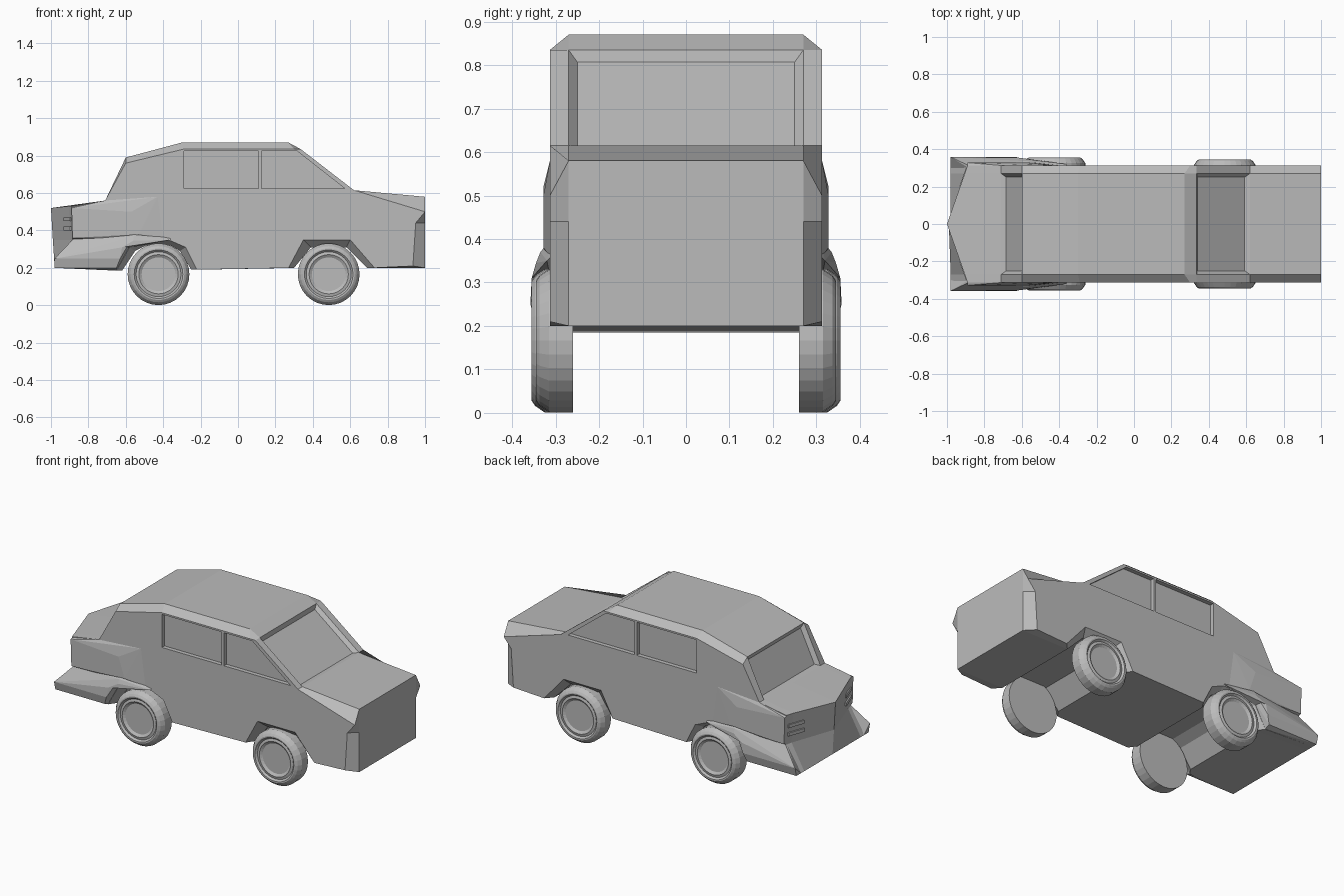
import bpy, bmesh, math
from mathutils import Vector

if "Cube" in bpy.data.objects:
    bpy.data.objects.remove(bpy.data.objects["Cube"])

grey = bpy.data.materials.new("plain grey")
grey.diffuse_color = (0.5, 0.5, 0.5, 1)
grey.use_nodes = True
grey.node_tree.nodes["Principled BSDF"].inputs["Base Color"].default_value = grey.diffuse_color


def finish(name, bm):
    bmesh.ops.recalc_face_normals(bm, faces=bm.faces[:])
    me = bpy.data.meshes.new(name)
    bm.to_mesh(me)
    bm.free()
    me.materials.append(grey)
    ob = bpy.data.objects.new(name, me)
    bpy.context.collection.objects.link(ob)
    return ob


def hull(name, pts, side=1):
    """Convex solid around points, mirrored in y when side is -1."""
    bm = bmesh.new()
    for x, y, z in pts:
        bm.verts.new((x, y * side, z))
    res = bmesh.ops.convex_hull(bm, input=bm.verts[:])
    loose = [v for v in bm.verts if not v.link_faces]
    bmesh.ops.delete(bm, geom=loose, context='VERTS')
    bmesh.ops.dissolve_limit(bm, angle_limit=0.01, verts=bm.verts[:], edges=bm.edges[:])
    return finish(name, bm)


def prism(poly, y0, y1):
    return [(x, y, z) for x, z in poly for y in (y0, y1)]


# Body: side profile as (inner x, z), (outer x, z) pairs, lofted across the width
profile = [
    ((-.905, .53), (-.89, .53)),    # nose top
    ((-.71, .56), (-.71, .56)),     # foot of steep window
    ((-.60, .79), (-.60, .76)),
    ((-.30, .87), (-.29, .835)),    # roof
    ((.27, .87), (.30, .835)),
    ((.335, .835), (.335, .835)),
    ((.62, .615), (.62, .615)),     # foot of sloping window
    ((1, .58), (1, .50)),
    ((1, .44), (.95, .44)),
    ((1, .20), (.935, .21)),
    ((.69, .20), (.73, .20)),       # wheel arch
    ((.58, .31), (.60, .35)),
    ((.39, .31), (.35, .35)),
    ((.30, .20), (.27, .20)),
    ((-.25, .19), (-.22, .19)),     # wheel arch
    ((-.31, .29), (-.28, .31)),
    ((-.36, .32), (-.36, .345)),
    ((-.49, .32), (-.52, .345)),
    ((-.55, .29), (-.58, .31)),
    ((-.62, .185), (-.65, .185)),
    ((-.98, .20), (-.98, .20)),     # bumper foot
    ((-.895, .35), (-.885, .35)),
]
inner = [p[0] for p in profile]
outer = [p[1] for p in profile]
centre = inner[:]
centre[0], centre[-1] = (-1, .52), (-.99, .35)
W = 0.313
stations = [(-W, outer), (-.27, inner), (0, centre), (.27, inner), (W, outer)]

bm = bmesh.new()
rows = [[bm.verts.new((x, y, z)) for x, z in pts] for y, pts in stations]
n = len(profile)
screens = {1: [], 5: []}
for r, (a, b) in enumerate(zip(rows, rows[1:])):
    for i in range(n):
        j = (i + 1) % n
        f = bm.faces.new((a[i], a[j], b[j], b[i]))
        if i in screens and r in (1, 2):
            screens[i].append(f)
bm.faces.new(rows[0])
bm.faces.new(rows[-1])
bmesh.ops.recalc_face_normals(bm, faces=bm.faces[:])
# Recessed end windows
for faces in screens.values():
    bmesh.ops.inset_region(bm, faces=faces, thickness=0.02, depth=-0.02,
                           use_even_offset=True, use_boundary=True)
body = finish("car_body", bm)

# Recessed side windows, leaving a thin post between the panes
panes = [[(-.29, .625), (-.29, .825), (.11, .825), (.11, .625)],
         [(.125, .625), (.125, .825), (.315, .825), (.57, .625)]]
for side in (1, -1):
    for pane in panes:
        cutter = hull("window_cutter", prism(pane, W - .025, W + .04), side)
        cutter.hide_render = True
        mod = body.modifiers.new("window", 'BOOLEAN')
        mod.operation = 'DIFFERENCE'
        mod.solver = 'EXACT'
        mod.object = cutter
        bpy.context.view_layer.objects.active = body
        bpy.ops.object.modifier_apply(modifier=mod.name)
        bpy.data.objects.remove(cutter, do_unlink=True)


# Wheels: ring profile of (radius, y) turned about the axle
def wheel(name, cx, out, side, seg=32):
    rings = [(.165, .26), (.165, out - .03), (.150, out - .008), (.138, out),
             (.130, out), (.120, out - .010), (.105, out - .006), (.090, out - .016)]
    bm = bmesh.new()
    loops = []
    for r, y in rings:
        loops.append([bm.verts.new((cx + r * math.cos(2 * math.pi * k / seg), y * side,
                                    .166 + r * math.sin(2 * math.pi * k / seg)))
                      for k in range(seg)])
    for a, b in zip(loops, loops[1:]):
        for k in range(seg):
            m = (k + 1) % seg
            bm.faces.new((a[k], a[m], b[m], b[k]))
    bm.faces.new(loops[0])
    bm.faces.new(loops[-1])
    return finish(name, bm)


for side, tag in ((1, "left"), (-1, "right")):
    wheel("nose_wheel_" + tag, -.425, .355, side)
    wheel("tail_wheel_" + tag, .485, .345, side)

    # Bulging fender beside the nose
    hull("fender_" + tag, [
        (-.89, .30, .53), (-.885, .30, .35), (-.71, .30, .56),
        (-.89, .328, .52), (-.885, .328, .36), (-.57, .328, .50), (-.53, .328, .38),
        (-.71, W, .56), (-.43, W, .58), (-.40, W, .36), (-.43, .30, .58), (-.40, .30, .36)], side)

    # Flared bumper corner
    hull("bumper_flare_" + tag, [
        (-.98, .30, .20), (-.98, .345, .20), (-.98, .358, .25), (-.885, W, .35),
        (-.65, W, .187), (-.65, .345, .20), (-.63, .358, .25), (-.62, .355, .31),
        (-.56, .335, .37), (-.53, .30, .40), (-.885, .30, .35)], side)

    # Arch lip tapering off behind the bumper flare
    hull("arch_lip_" + tag, [
        (-.62, .355, .31), (-.62, .31, .30), (-.56, .345, .345), (-.36, .32, .35),
        (-.36, .31, .36), (-.56, .31, .40), (-.56, .335, .37)], side)

    # Thin slats on the nose
    for k, z in enumerate((.40, .45)):
        hull(f"nose_slat_{tag}_{k + 1}",
             [(-1 + .352 * y + dx, y, z + dz)
              for y in (.20, .30) for dx in (-.004, .005) for dz in (0, .02)], side)
